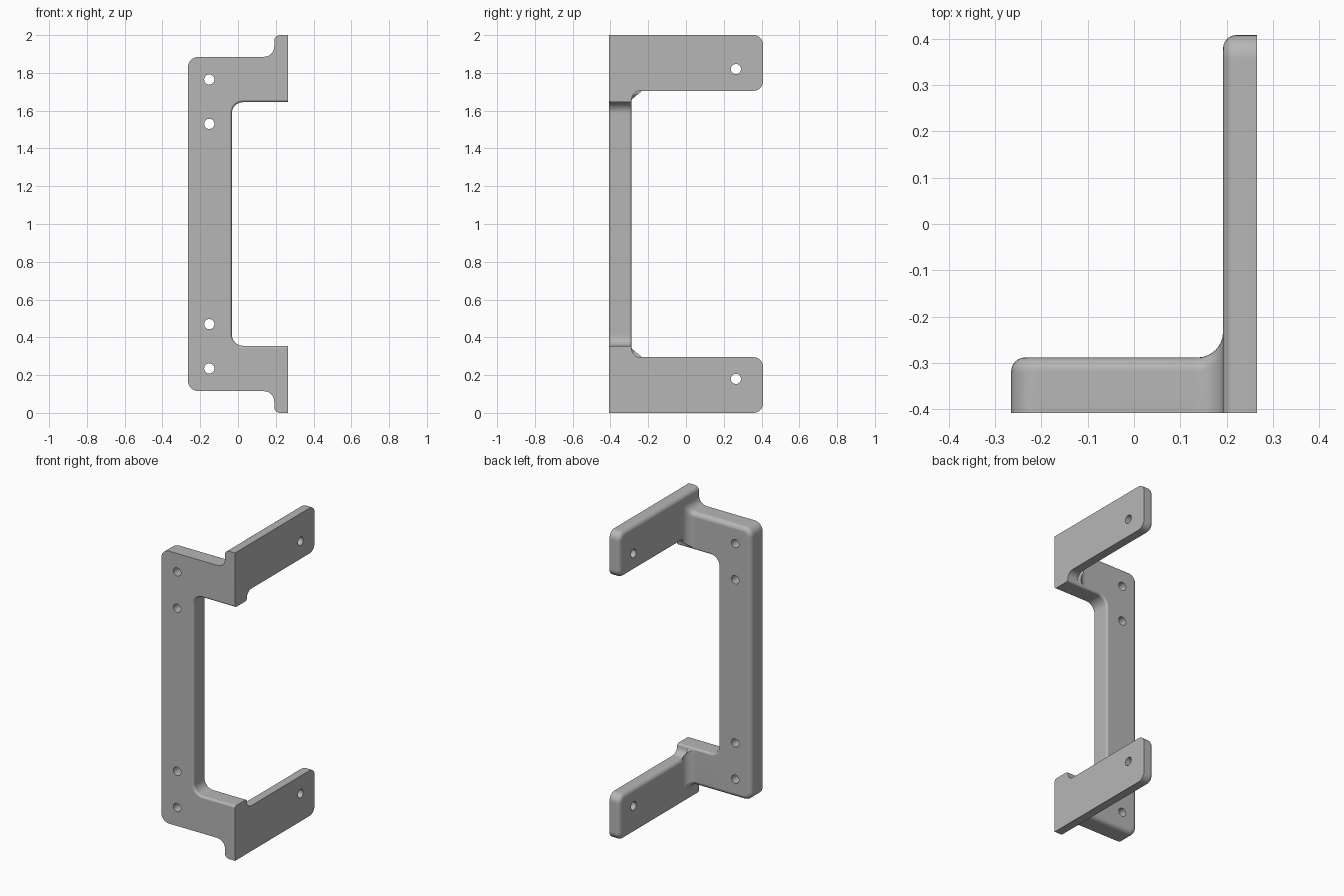
import bpy, bmesh
from math import sin, cos, pi, tan, radians
from mathutils import Vector

cube = bpy.data.objects.get("Cube")
if cube:
    bpy.data.objects.remove(cube)

FRONT, BACK, SIDE, INNER = -0.408, -0.288, 0.265, 0.192
FILLET, RIM, SOFT = 0.055, 0.03, 0.014
LOW, SILL, ARM_TOP = 0.115, 0.355, 0.295
SEG = 6

grey = bpy.data.materials.new("plain_grey")
grey.use_nodes = True
grey.diffuse_color = (0.47, 0.47, 0.47, 1)
grey.node_tree.nodes["Principled BSDF"].inputs["Base Color"].default_value = grey.diffuse_color


def arc(cx, cy, r, start, end, n=SEG):
    """Points along an arc, angles in degrees."""
    angles = [radians(start + (end - start) * i / n) for i in range(n + 1)]
    return [Vector((cx + r * cos(a), cy + r * sin(a))) for a in angles]


def rounded(corners):
    """Counter-clockwise outline from (u, v, corner radius)."""
    out = []
    for i, (u, v, r) in enumerate(corners):
        p = Vector((u, v))
        if r == 0:
            out.append(p)
            continue
        a = (Vector(corners[i - 1][:2]) - p).normalized()
        b = (Vector(corners[(i + 1) % len(corners)][:2]) - p).normalized()
        half = a.angle(b) / 2
        centre = p + (a + b).normalized() * r / sin(half)
        start = p + a * r / tan(half) - centre
        end = p + b * r / tan(half) - centre
        whole = start.angle(end)
        for k in range(SEG + 1):
            t = k / SEG
            out.append(centre + (start * sin((1 - t) * whole) + end * sin(t * whole)) / sin(whole))
    return out


def insets(outline, rule):
    """Inward offset vector and rim radius at each outline point."""
    result = []
    n = len(outline)
    for i, p in enumerate(outline):
        prev, nxt = outline[i - 1], outline[(i + 1) % n]
        e1, e2 = (p - prev).normalized(), (nxt - p).normalized()
        d1, d2 = rule(*((p + prev) / 2)), rule(*((p + nxt) / 2))
        n1, n2 = Vector((-e1.y, e1.x)), Vector((-e2.y, e2.x))
        turn = e1.x * e2.y - e1.y * e2.x
        if abs(turn) > 0.5:
            result.append(((e2 * d1 - e1 * d2) / turn, max(d1, d2)))
        else:
            d = (d1 + d2) / 2
            result.append(((n1 + n2).normalized() * d, d))
    return result


def loft(name, rings):
    """Skin a stack of closed rings and cap both ends."""
    bm = bmesh.new()
    rows = [[bm.verts.new(p) for p in ring] for ring in rings]
    for a, b in zip(rows, rows[1:]):
        for i in range(len(a)):
            j = (i + 1) % len(a)
            bm.faces.new((a[i], a[j], b[j], b[i]))
    bm.faces.new(rows[0])
    bm.faces.new(rows[-1])
    bmesh.ops.remove_doubles(bm, verts=bm.verts, dist=1e-5)
    bmesh.ops.recalc_face_normals(bm, faces=bm.faces)
    mesh = bpy.data.meshes.new(name)
    bm.to_mesh(mesh)
    bm.free()
    mesh.materials.append(grey)
    obj = bpy.data.objects.new(name, mesh)
    bpy.context.collection.objects.link(obj)
    return obj


def prism(name, outline, depth, near_rule, far_rule, place):
    """Extruded outline with its own rounded rim at either end."""
    near, far = insets(outline, near_rule), insets(outline, far_rule)
    steps = [radians(90 * i / SEG) for i in range(SEG + 1)]
    rings = []
    for t in steps:
        rings.append([place(*(p + o * (1 - sin(t))), d * (1 - cos(t)))
                      for p, (o, d) in zip(outline, near)])
    for t in reversed(steps):
        rings.append([place(*(p + o * (1 - sin(t))), depth - d * (1 - cos(t)))
                      for p, (o, d) in zip(outline, far)])
    return loft(name, rings)


def activate(obj):
    bpy.ops.object.select_all(action='DESELECT')
    obj.select_set(True)
    bpy.context.view_layer.objects.active = obj


def drill(obj, centre, rotation):
    """Cut a round screw hole."""
    bpy.ops.mesh.primitive_cylinder_add(vertices=32, radius=0.027, depth=0.4,
                                        location=centre, rotation=rotation)
    cutter = bpy.context.object
    cutter.hide_render = True
    cutter.data.materials.append(grey)
    activate(obj)
    mod = obj.modifiers.new("hole", 'BOOLEAN')
    mod.operation, mod.solver, mod.object = 'DIFFERENCE', 'EXACT', cutter
    bpy.ops.object.modifier_apply(modifier=mod.name)
    bpy.data.objects.remove(cutter)


def finish(obj):
    activate(obj)
    bpy.ops.object.shade_smooth_by_angle(angle=radians(35))
    obj.modifiers.new("even_shading", 'WEIGHTED_NORMAL').keep_sharp = True


# Mounting plate: a C-shaped outline with a softened window
join = INNER - FILLET
half = [(join, SILL, 0), (-0.033, SILL, 0.06)]
plate_outline = rounded(
    [(-SIDE, LOW, FILLET), (join, LOW, 0)] + half
    + [(u, 2 - v, r) for u, v, r in reversed(half)]
    + [(join, 2 - LOW, 0), (-SIDE, 2 - LOW, FILLET)])


def window_rim(x, z):
    inside = -0.04 < x < join - 0.001 and SILL - 0.01 < z < 2 - SILL + 0.01
    return SOFT if inside else 0


def back_rim(x, z):
    return 0 if x > join - 0.001 else window_rim(x, z) or RIM


plate = prism("mounting_plate", plate_outline, BACK - FRONT, window_rim, back_rim,
              lambda u, v, w: (u, FRONT + w, v))
for z in (0.235, 0.47, 1.53, 1.765):
    drill(plate, (-0.152, BACK, z), (pi / 2, 0, 0))
finish(plate)

# Side arm outline, stepping up to the plate's window edge
concave = SILL - ARM_TOP - SOFT
arm_outline = rounded([
    (FRONT, 0, 0), (-FRONT, 0, 0.05), (-FRONT, ARM_TOP, 0.05),
    (BACK, ARM_TOP, concave), (BACK, SILL, SOFT), (FRONT, SILL, SOFT)])


def arm_rim(y, z):
    if y < FRONT + 0.001:
        return 0
    if z > 0.2:
        return RIM * min(max((y - BACK) / concave, 0), 1)
    return RIM


# Filleted junction sections between plate and arm
def junction_section(w):
    back, low = BACK + FILLET * w, LOW - FILLET * w
    plain = arc(BACK - SOFT, SILL - SOFT, SOFT, 0, 90, 2 * SEG + 2)
    stepped = ([Vector((BACK + FILLET, ARM_TOP))]
               + arc(BACK + concave, ARM_TOP + concave, concave, 270, 180)
               + arc(BACK - SOFT, SILL - SOFT, SOFT, 0, 90))
    blend = [p.lerp(q, w) for p, q in zip(plain, stepped)]
    return ([Vector((FRONT, low))] + arc(back - RIM, low + RIM, RIM, -90, 0)
            + blend + arc(FRONT + SOFT, SILL - SOFT, SOFT, 90, 180))


for level, flip in (("lower", lambda z: z), ("upper", lambda z: 2 - z)):
    arm = prism(level + "_arm", arm_outline, SIDE - INNER, arm_rim, lambda y, z: 0,
                lambda u, v, w: (INNER + w, u, flip(v)))
    drill(arm, (SIDE, 0.264, flip(0.18)), (0, pi / 2, 0))
    finish(arm)
    rings = []
    for i in range(9):
        a = radians(90 * i / 8)
        rings.append([(join + FILLET * sin(a), p.x, flip(p.y))
                      for p in junction_section(1 - cos(a))])
    finish(loft(level + "_junction", rings))
